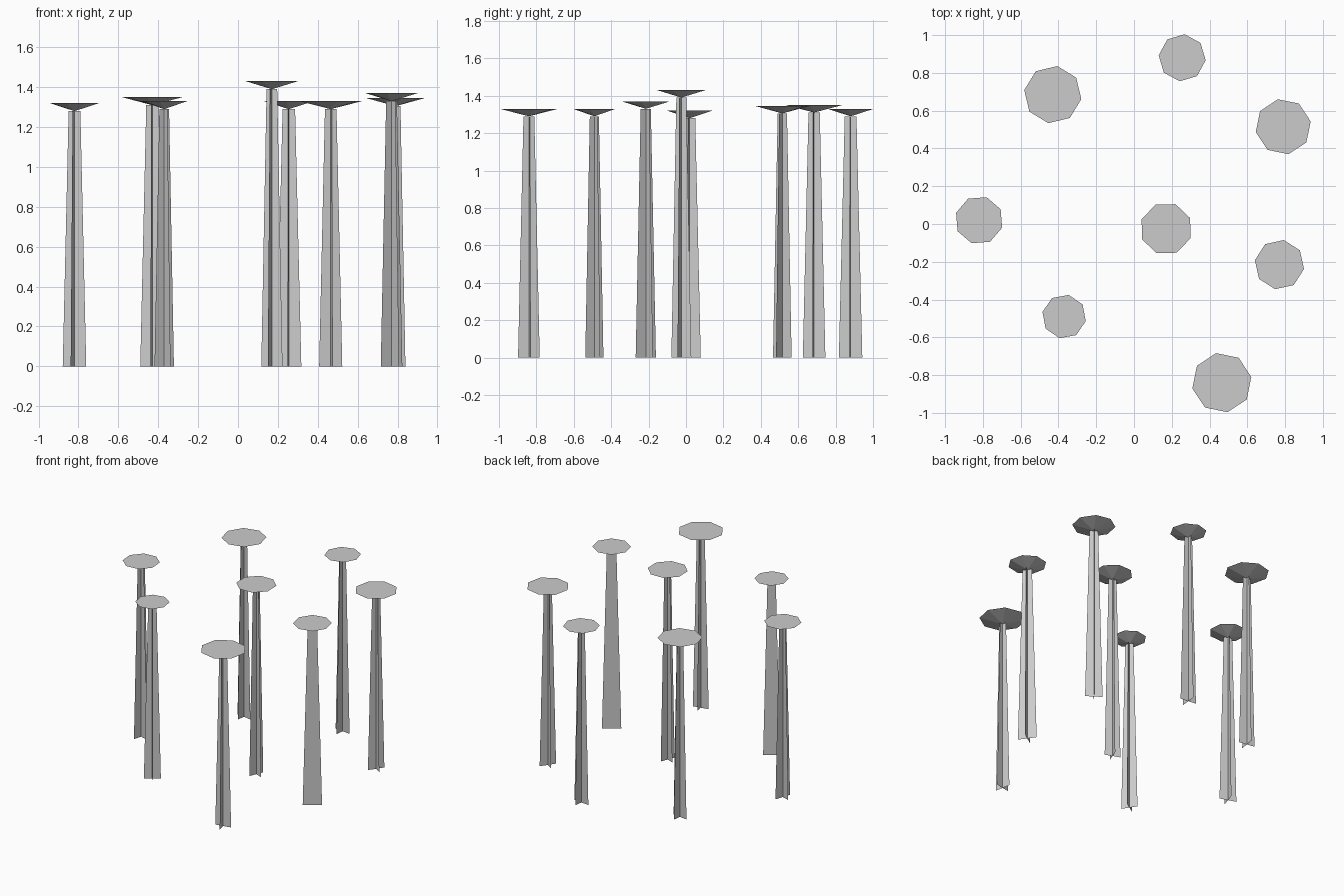
import bpy, bmesh
from math import cos, sin, radians, pi

cube = bpy.data.objects.get("Cube")
if cube:
    bpy.data.objects.remove(cube)

grey = bpy.data.materials.new("plain_grey")
grey.use_nodes = True
COLOUR = (0.6, 0.6, 0.6, 1)
grey.diffuse_color = COLOUR
grey.node_tree.nodes["Principled BSDF"].inputs["Base Color"].default_value = COLOUR

CAP_DEPTH = 0.04
TOP_RATIO = 0.5


def finish(name, bm):
    mesh = bpy.data.meshes.new(name)
    bm.to_mesh(mesh)
    bm.free()
    mesh.materials.append(grey)
    obj = bpy.data.objects.new(name, mesh)
    bpy.context.collection.objects.link(obj)
    return obj


# Trunk: two crossed tapering sheets
def trunk(name, x, y, angle, half, height):
    bm = bmesh.new()
    for turn in (angle, angle + pi / 2):
        dx, dy = cos(turn), sin(turn)
        corners = [(-half, 0), (half, 0), (half * TOP_RATIO, height), (-half * TOP_RATIO, height)]
        bm.faces.new([bm.verts.new((x + s * dx, y + s * dy, z)) for s, z in corners])
    finish(name, bm)


# Cap: shallow eight-sided inverted cone with a flat top
def cap(name, x, y, angle, radius, top):
    bm = bmesh.new()
    rim = [bm.verts.new((x + radius * cos(angle + i * pi / 4),
                         y + radius * sin(angle + i * pi / 4), top)) for i in range(8)]
    tip = bm.verts.new((x, y, top - CAP_DEPTH))
    bm.faces.new(rim)
    for i in range(8):
        bm.faces.new((rim[(i + 1) % 8], rim[i], tip))
    finish(name, bm)


# x, y, turn in degrees, cap radius, trunk half width, top height
TREES = [
    (-0.82, 0.02, 72, 0.128, 0.062, 1.32),
    (-0.43, 0.685, 81, 0.153, 0.061, 1.35),
    (0.255, 0.88, 84, 0.125, 0.063, 1.33),
    (0.79, 0.515, 56, 0.148, 0.060, 1.345),
    (0.17, -0.025, 69, 0.139, 0.057, 1.43),
    (0.77, -0.215, 35, 0.132, 0.066, 1.37),
    (-0.37, -0.49, 33, 0.117, 0.058, 1.33),
    (0.465, -0.84, 101, 0.159, 0.059, 1.33),
]
for n, (x, y, turn, radius, half, top) in enumerate(TREES, 1):
    trunk(f"trunk_{n}", x, y, radians(turn), half, top - CAP_DEPTH)
    cap(f"cap_{n}", x, y, radians(turn), radius, top)
